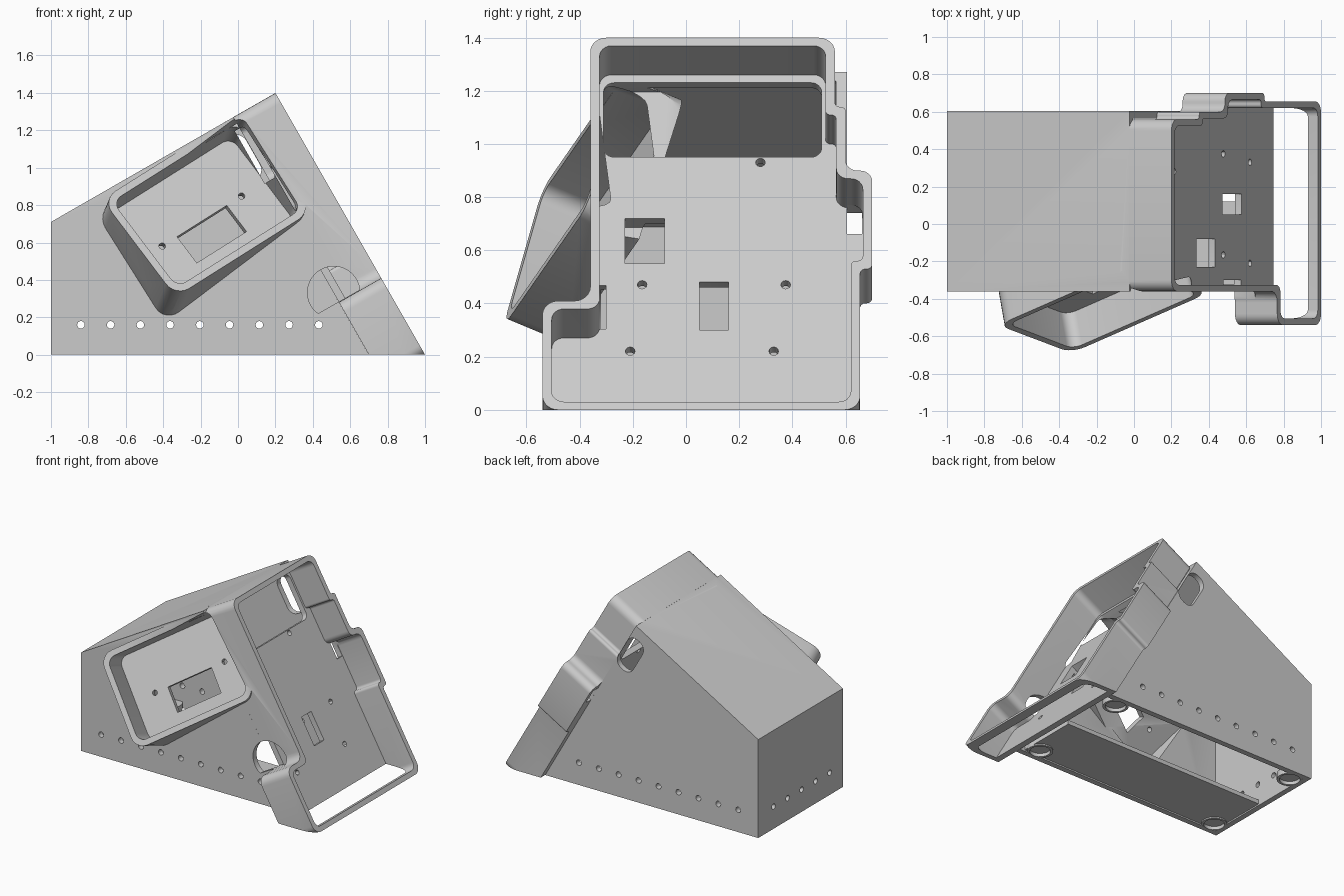
import bpy, bmesh, math
from mathutils import Vector, Matrix

if "Cube" in bpy.data.objects:
    bpy.data.objects.remove(bpy.data.objects["Cube"])

grey = bpy.data.materials.new("light_grey_plastic")
grey.use_nodes = True
grey.diffuse_color = (0.6, 0.6, 0.6, 1)
grey.node_tree.nodes["Principled BSDF"].inputs["Base Color"].default_value = (0.6, 0.6, 0.6, 1)


def frame(origin, ax, ay):
    """Drawing plane: two in-plane axes and their normal."""
    ax, ay = Vector(ax).normalized(), Vector(ay).normalized()
    az = ax.cross(ay).normalized()
    ay = az.cross(ax)
    m = Matrix((ax, ay, az)).transposed().to_4x4()
    m.translation = Vector(origin)
    return m


def prism(name, pts, m, d0, d1):
    """Extrude a 2D outline between two depths along the frame normal."""
    bm = bmesh.new()
    low = [bm.verts.new(m @ Vector((p[0], p[1], d0))) for p in pts]
    high = [bm.verts.new(m @ Vector((p[0], p[1], d1))) for p in pts]
    bm.faces.new(low)
    bm.faces.new(high)
    for i in range(len(pts)):
        j = (i + 1) % len(pts)
        bm.faces.new((low[i], low[j], high[j], high[i]))
    bmesh.ops.recalc_face_normals(bm, faces=bm.faces)
    me = bpy.data.meshes.new(name)
    bm.to_mesh(me)
    bm.free()
    me.materials.append(grey)
    ob = bpy.data.objects.new(name, me)
    bpy.context.collection.objects.link(ob)
    return ob


def combine(target, tool, operation="DIFFERENCE"):
    mod = target.modifiers.new("join", "BOOLEAN")
    mod.operation, mod.solver, mod.object = operation, "EXACT", tool
    bpy.context.view_layer.objects.active = target
    bpy.ops.object.modifier_apply(modifier=mod.name)
    bpy.data.objects.remove(tool)


def rect(x0, x1, y0, y1):
    return [(x0, y0), (x1, y0), (x1, y1), (x0, y1)]


def circle(cx, cy, r, n=24):
    return [(cx + r * math.cos(math.tau * i / n), cy + r * math.sin(math.tau * i / n)) for i in range(n)]


def rounded(pts, r, n=6):
    out, pts = [], [Vector(p) for p in pts]
    for i, c in enumerate(pts):
        a, b = pts[i - 1] - c, pts[(i + 1) % len(pts)] - c
        s = min(r, 0.45 * a.length, 0.45 * b.length)
        for k in range(n + 1):
            t = math.pi / 2 * k / n
            out.append(c + s * (a.normalized() * (1 - math.sin(t)) + b.normalized() * (1 - math.cos(t))))
    return out


def inset(pts, t):
    """Inset a square-cornered anticlockwise outline."""
    out, pts = [], [Vector(p) for p in pts]
    for i, c in enumerate(pts):
        a, b = (c - pts[i - 1]).normalized(), (pts[(i + 1) % len(pts)] - c).normalized()
        out.append(c + t * Vector((-a.y - b.y, a.x + b.x)))
    return out


SIDE = frame((0, 0, 0), (1, 0, 0), (0, 0, 1))        # depth = -y
END = frame((0, 0, 0), (0, 1, 0), (0, 0, 1))         # depth = x
PLAN = frame((0, 0, 0), (1, 0, 0), (0, 1, 0))        # depth = z
TRAY = frame((1, 0, 0), (0, 1, 0), (-0.8, 0, 1.4))   # sloping end
POCKET = frame((-0.165, -0.455, 0.80), (0.73, 0.32, 0.46), (-0.34, 0.17, 0.55))
SLOPE = 1.4 / 1.612

# Hollow wedge body, open underneath
housing = prism("housing", [(-1, 0), (0.70, 0), (-0.025, 1.27), (-1, 0.71)], SIDE, -0.605, 0.36)
combine(housing, prism("cavity", [(-0.96, -0.1), (0.763, -0.1), (-0.002, 1.238), (-0.96, 0.687)],
                       SIDE, -0.565, 0.32))

# Stepped tray on the sloping end
outline = [(-0.54, 0), (0.655, 0), (0.655, 0.53), (0.70, 0.53), (0.70, 0.90), (0.60, 0.90),
           (0.60, 1.14), (0.56, 1.14), (0.56, 1.4), (-0.36, 1.4), (-0.36, 0.41), (-0.54, 0.41)]
outline = [(y, z / SLOPE) for y, z in outline]
combine(housing, prism("tray", rounded(outline, 0.06), TRAY, -0.26, 0), "UNION")

# Tilted display pocket with a skirt reaching the front wall
rim, well = rect(-0.46, 0.46, -0.335, 0.335), rect(-0.42, 0.42, -0.295, 0.295)
skirt = prism("skirt", rounded(rim, 0.09), POCKET, -0.5, 0)
combine(skirt, prism("trim", rect(-2, 2, -1, 3), SIDE, -2, 0.33))
combine(housing, skirt, "UNION")
combine(housing, prism("pocket", rounded(rim, 0.09), POCKET, -0.24, 0), "UNION")
behind = prism("behind", rounded(well, 0.06), POCKET, -0.6, -0.24)
combine(behind, prism("trim", rect(-2, 2, -1, 3), SIDE, -2, 0.31))
combine(housing, behind)
combine(housing, prism("well", rounded(well, 0.06), POCKET, -0.20, 0.2))
combine(housing, prism("tray_well", rounded(inset(outline, 0.035), 0.045), TRAY, -0.22, 0.1))

# Pocket floor: display window and screw holes
combine(housing, prism("window", rect(-0.17, 0.165, -0.19, -0.01), POCKET, -0.3, -0.15))
for x in (-0.27, 0.265):
    combine(housing, prism("screw", circle(x, -0.01, 0.018, 12), POCKET, -0.3, -0.15))


# Tray floor: large upper opening, square ports, side notch and screw holes
def floor_u(z):
    return (z + 0.11) / SLOPE


for y0, y1, z0, z1, r in ((-0.31, 0.51, 0.95, 1.23, 0.04), (-0.23, -0.08, 0.55, 0.72, 0.002),
                          (0.05, 0.16, 0.30, 0.48, 0.002), (0.605, 0.662, 0.66, 0.76, 0.002)):
    port = rounded(rect(y0, y1, floor_u(z0), floor_u(z1)), r)
    combine(housing, prism("port", port, TRAY, -0.29, -0.2))
for y, z in ((-0.165, 0.47), (0.375, 0.47), (-0.21, 0.22), (0.33, 0.22), (0.28, 0.93)):
    combine(housing, prism("screw", circle(y, floor_u(z), 0.018, 12), TRAY, -0.29, -0.2))

# Round front port, flattened where it meets the tray foot
flat = [(a, max(b, 0.475)) for a, b in circle(-0.259, 0.531, 0.14, 40)]
flat = [p for i, p in enumerate(flat) if p[1] > 0.476 or flat[i - 1][1] > 0.476
        or flat[(i + 1) % len(flat)][1] > 0.476]
SIDE_U = frame((1, 0, 0), (1.4, 0, 0.8), (-0.8, 0, 1.4))
combine(housing, prism("round_port", flat, SIDE_U, 0.30, 0.5))

# Slot in the back wall, along the slope
slot = rounded(rect(-0.40, -0.262, 1.26, 1.53), 0.062)
combine(housing, prism("slot", slot, SIDE_U, -0.7, -0.5))

# Rows of vent holes along the base
for i in range(9):
    combine(housing, prism("vent", circle(-0.84 + 0.159 * i, 0.16, 0.02, 16), SIDE, -0.7, 0.45))
for i in range(5):
    combine(housing, prism("vent", circle(-0.21 + 0.16 * i, 0.16, 0.02, 16), END, -1.1, -0.9))

# Half floor plate and corner foot sockets
combine(housing, prism("floor_plate", rect(-0.98, 0.66, -0.34, 0.12), PLAN, 0.01, 0.04), "UNION")
for x in (-0.9, 0.58):
    for y in (-0.26, 0.505):
        combine(housing, prism("foot", circle(x, y, 0.085), PLAN, 0.001, 0.045), "UNION")
        combine(housing, prism("socket", circle(x, y, 0.068), PLAN, -0.1, 0.025))

# Trim flush with the ground and the roof plane
combine(housing, prism("ground_trim", rect(-2, 2, -2, 2), PLAN, -1, 0))
combine(housing, prism("roof_trim", rect(-2, 2, 1.613, 2.5), TRAY, -3, 1))

bpy.ops.object.select_all(action="DESELECT")
housing.select_set(True)
bpy.context.view_layer.objects.active = housing
bpy.ops.object.shade_smooth_by_angle(angle=math.radians(30))
